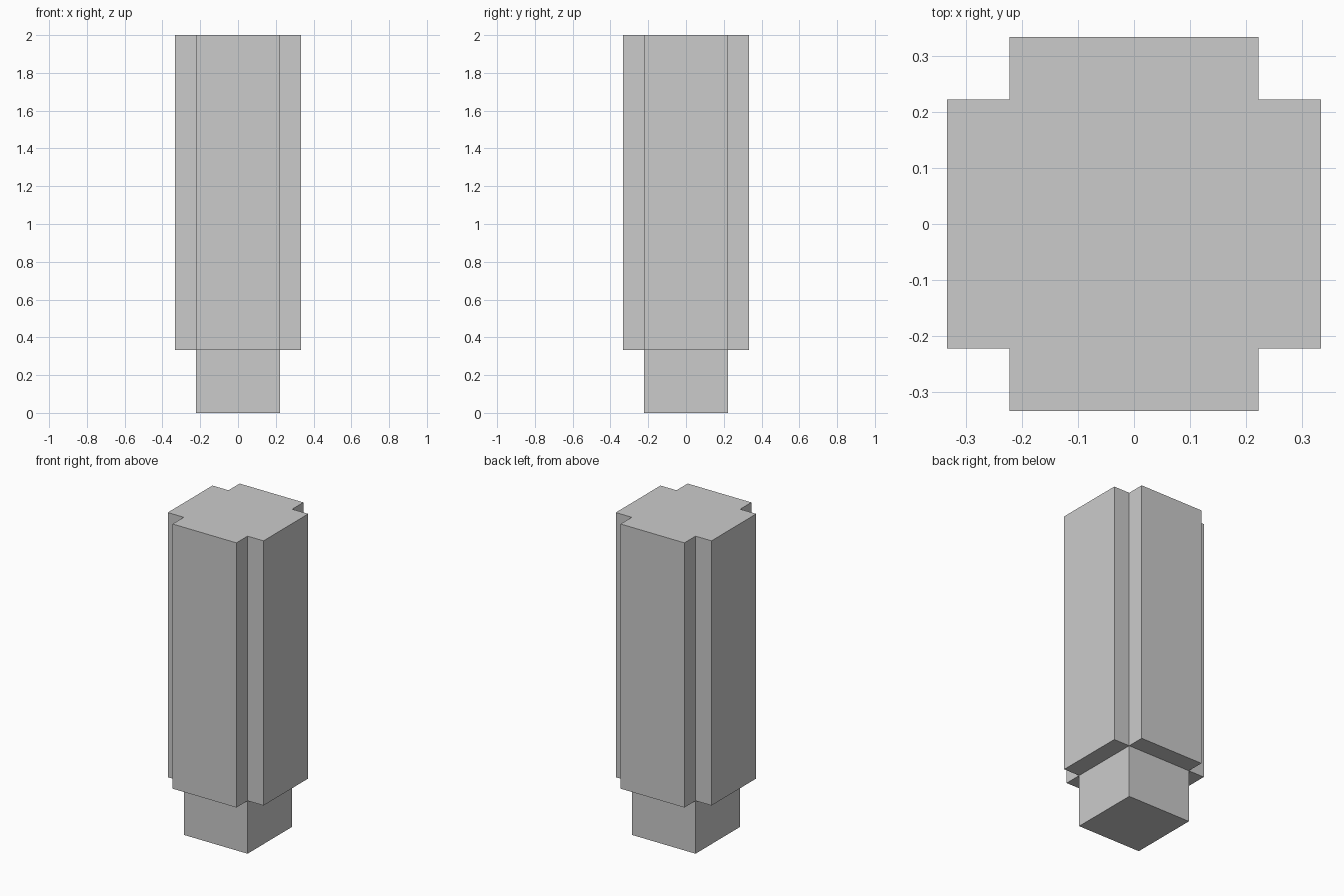
import bpy, bmesh
from math import radians
from mathutils import Matrix, Vector

if "Cube" in bpy.data.objects:
    bpy.data.objects.remove(bpy.data.objects["Cube"])

HALF = 2 / 9      # half width of the square core
RIB = 1 / 9       # how far each side panel stands out
FOOT = 1 / 3      # height of the bare foot
HEIGHT = 2.0

bm = bmesh.new()

# Square core
bmesh.ops.create_cube(bm, size=1, matrix=Matrix.Translation((0, 0, HEIGHT / 2))
                      @ Matrix.Diagonal((2 * HALF, 2 * HALF, HEIGHT, 1)))

# Split the core at the top of the foot
bmesh.ops.bisect_plane(bm, geom=bm.verts[:] + bm.edges[:] + bm.faces[:],
                       plane_co=(0, 0, FOOT), plane_no=(0, 0, 1))
bm.normal_update()

# Pull the four upper sides outward into panels
sides = [f for f in bm.faces
         if abs(f.normal.z) < 0.1 and f.calc_center_median().z > FOOT]
panels = bmesh.ops.extrude_discrete_faces(bm, faces=sides)["faces"]
for f in panels:
    c = f.calc_center_median()
    out = Vector((c.x, c.y, 0)).normalized()
    bmesh.ops.translate(bm, verts=f.verts[:], vec=out * RIB)

# Merge the flat top into one cross-shaped face
bmesh.ops.dissolve_limit(bm, angle_limit=radians(1),
                         verts=bm.verts[:], edges=bm.edges[:])
bmesh.ops.recalc_face_normals(bm, faces=bm.faces[:])

mesh = bpy.data.meshes.new("pillar")
bm.to_mesh(mesh)
bm.free()
bpy.context.collection.objects.link(bpy.data.objects.new("pillar", mesh))
